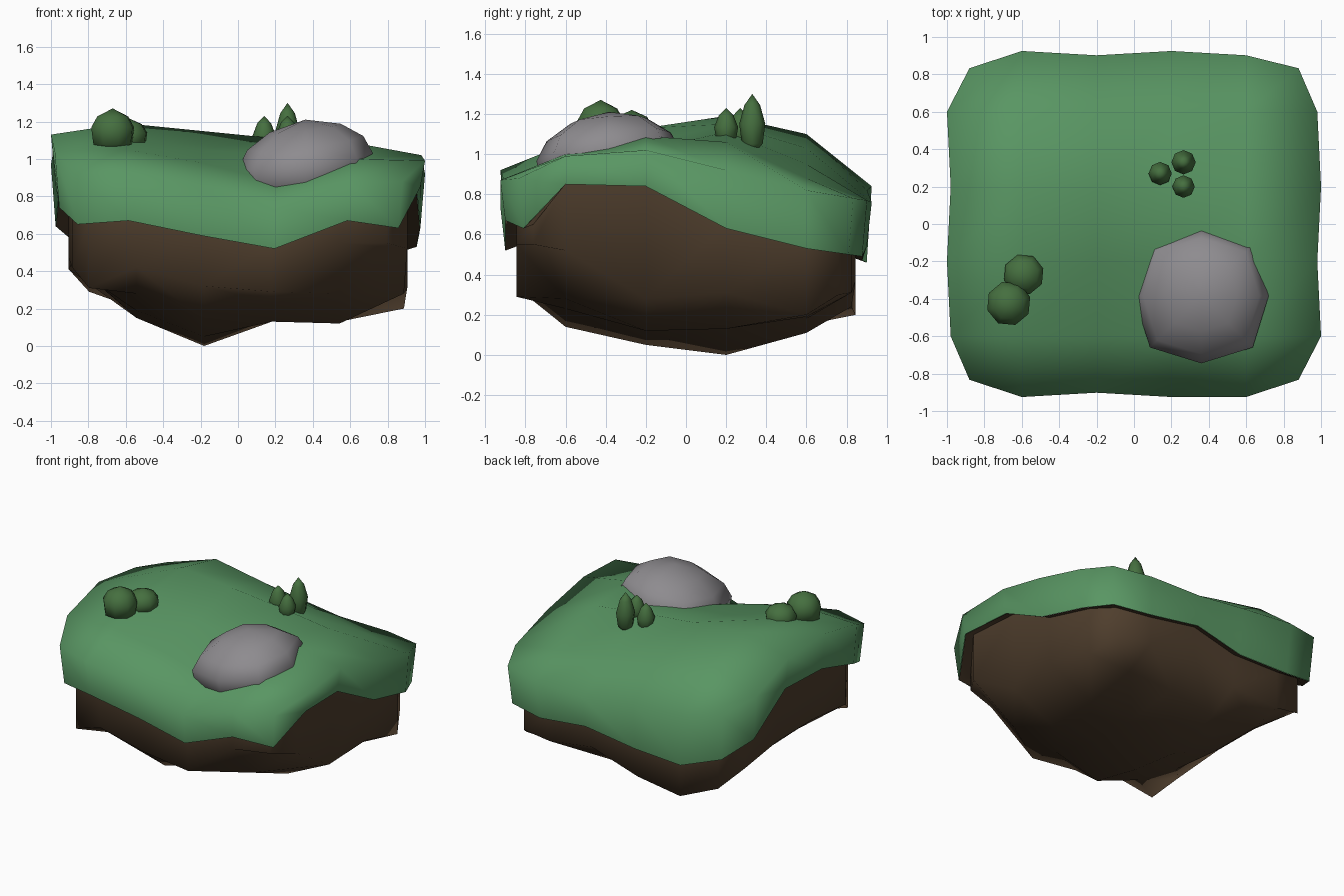
import bpy, bmesh, math

if "Cube" in bpy.data.objects:
    bpy.data.objects.remove(bpy.data.objects["Cube"])

STEPS = (-1, -0.6, -0.2, 0.2, 0.6, 1)
# Walk round the border of the 6 x 6 grid, as (column, row)
RIM = ([(i, 0) for i in range(5)] + [(5, j) for j in range(5)]
       + [(i, 5) for i in range(5, 0, -1)] + [(0, j) for j in range(5, 0, -1)])


def material(name, rgb):
    m = bpy.data.materials.new(name)
    m.diffuse_color = (*rgb, 1)
    m.use_nodes = True
    m.node_tree.nodes["Principled BSDF"].inputs["Base Color"].default_value = m.diffuse_color
    return m


GRASS = material("grass", (0.1, 0.305, 0.125))
DIRT = material("dirt", (0.078, 0.048, 0.026))
STONE = material("stone", (0.27, 0.26, 0.275))
LEAF = material("leaf", (0.06, 0.16, 0.05))


def finish(bm, name, mat, angle):
    bmesh.ops.recalc_face_normals(bm, faces=bm.faces)
    me = bpy.data.meshes.new(name)
    bm.to_mesh(me)
    bm.free()
    ob = bpy.data.objects.new(name, me)
    bpy.context.collection.objects.link(ob)
    me.materials.append(mat)
    bpy.ops.object.select_all(action='DESELECT')
    ob.select_set(True)
    bpy.context.view_layer.objects.active = ob
    bpy.ops.object.shade_smooth_by_angle(angle=math.radians(angle))
    return ob


def grid_xy(i, j, sx, sy):
    """Grid position with the four corners pulled in and a slightly wavy border."""
    x, y = STEPS[i], STEPS[j]
    if abs(x) == 1 and abs(y) == 1:
        x, y = x * 0.88, y * 0.9
    elif abs(x) == 1 and (i + j) % 2:
        x *= 0.98
    elif abs(y) == 1 and (i + j) % 2 and y > 0 or (i, j) == (2, 0):
        y *= 0.975
    return x * sx, y * sy if abs(y) > 0.85 else y


def sheet(name, mat, heights, sx, sy, rings, angle):
    """Height-field grid with extra border rings of (x scale, y scale, heights)."""
    bm = bmesh.new()
    g = [[bm.verts.new((*grid_xy(i, j, sx, sy), heights[j][i]))
          for i in range(6)] for j in range(6)]
    for j in range(5):
        for i in range(5):
            bm.faces.new((g[j][i], g[j][i + 1], g[j + 1][i + 1], g[j + 1][i]))
    prev = [g[j][i] for i, j in RIM]
    for rx, ry, zs in rings:
        ring = [bm.verts.new((*grid_xy(i, j, rx, ry), z)) for (i, j), z in zip(RIM, zs)]
        for k in range(20):
            n = (k + 1) % 20
            bm.faces.new((prev[k], prev[n], ring[n], ring[k]))
        prev = ring
    return finish(bm, name, mat, angle)


def lump(name, mat, centre, profile, sides, turn=0.0, square=1.0, tilt=(0, 0)):
    """Closed stack of rings from (radius, z); zero radius makes a pole."""
    bm = bmesh.new()
    prev = None
    for r, z in profile:
        if r == 0:
            ring = [bm.verts.new((*centre, z))] * sides
        else:
            ring = []
            for k in range(sides):
                a = math.tau * k / sides + turn
                rr = r * (square if k % 2 else 1)
                dx, dy = rr * math.cos(a), rr * math.sin(a)
                ring.append(bm.verts.new((centre[0] + dx, centre[1] + dy,
                                          z + dx * tilt[0] + dy * tilt[1])))
        if prev:
            for k in range(sides):
                n = (k + 1) % sides
                bm.faces.new(list(dict.fromkeys((prev[k], prev[n], ring[n], ring[k]))))
        prev = ring
    return finish(bm, name, mat, 80)


# Grass blanket: rolling top with a drooping lip
turf = [
    (0.93, 0.92, 0.86, 0.74, 0.87, 0.88),
    (1.04, 1.05, 0.98, 0.88, 1.00, 0.99),
    (1.13, 1.13, 1.05, 1.02, 1.09, 1.02),
    (1.09, 1.19, 1.15, 1.11, 1.06, 0.92),
    (0.97, 1.10, 1.03, 0.95, 0.88, 0.82),
    (0.88, 0.84, 0.82, 0.76, 0.77, 0.78)]
lip = (0.65, 0.67, 0.59, 0.52, 0.67, 0.63, 0.85, 0.84, 0.63, 0.53,
       0.50, 0.49, 0.54, 0.47, 0.46, 0.54, 0.64, 0.86, 0.86, 0.74)
sheet("grass_top", GRASS, turf, 1, 0.925, [(0.975, 0.9, lip)], 110)

# Earth: lumpy underside, steep sides, flat shelf meeting the grass lip
earth = [
    (0.31, 0.42, 0.32, 0.29, 0.55, 0.55),
    (0.42, 0.28, 0.14, 0.23, 0.28, 0.52),
    (0.47, 0.19, 0.05, 0.13, 0.12, 0.28),
    (0.45, 0.15, 0.00, 0.13, 0.13, 0.31),
    (0.41, 0.15, 0.11, 0.18, 0.19, 0.20),
    (0.29, 0.20, 0.24, 0.37, 0.31, 0.30)]
shelf = [z + 0.02 for z in lip]
sheet("earth_base", DIRT, earth, 0.905, 0.845,
      [(0.905, 0.845, shelf), (0.973, 0.898, lip)], 85)

# Boulder sunk into the front right of the turf, leaning to the front left
lump("boulder", STONE, (0.36, -0.385),
     [(0, 1.21), (0.19, 1.165), (0.31, 1.085), (0.36, 0.99), (0.33, 0.86), (0.2, 0.78), (0, 0.76)],
     8, square=1.08, tilt=(0.12, 0.07))


# Round bushes
def bush(name, x, y, r, low, high):
    h = high - low
    lump(name, LEAF, (x, y), [(0, high), (r * 0.72, high - h * 0.18), (r, high - h * 0.42),
                              (r * 0.9, low + h * 0.2), (0, low)], 8, turn=0.3)


bush("bush_large", -0.67, -0.425, 0.12, 1.03, 1.27)
bush("bush_small", -0.59, -0.27, 0.11, 1.03, 1.22)


# Pointed shrubs
def shrub(name, x, y, r, low, high):
    h = high - low
    lump(name, LEAF, (x, y), [(0, high), (r * 0.6, high - h * 0.18), (r, high - h * 0.48),
                              (r * 0.8, low + h * 0.2), (0, low)], 8)


shrub("shrub_tall", 0.265, 0.33, 0.065, 0.99, 1.30)
shrub("shrub_left", 0.14, 0.27, 0.062, 1.01, 1.23)
shrub("shrub_front", 0.265, 0.2, 0.06, 1.03, 1.23)
